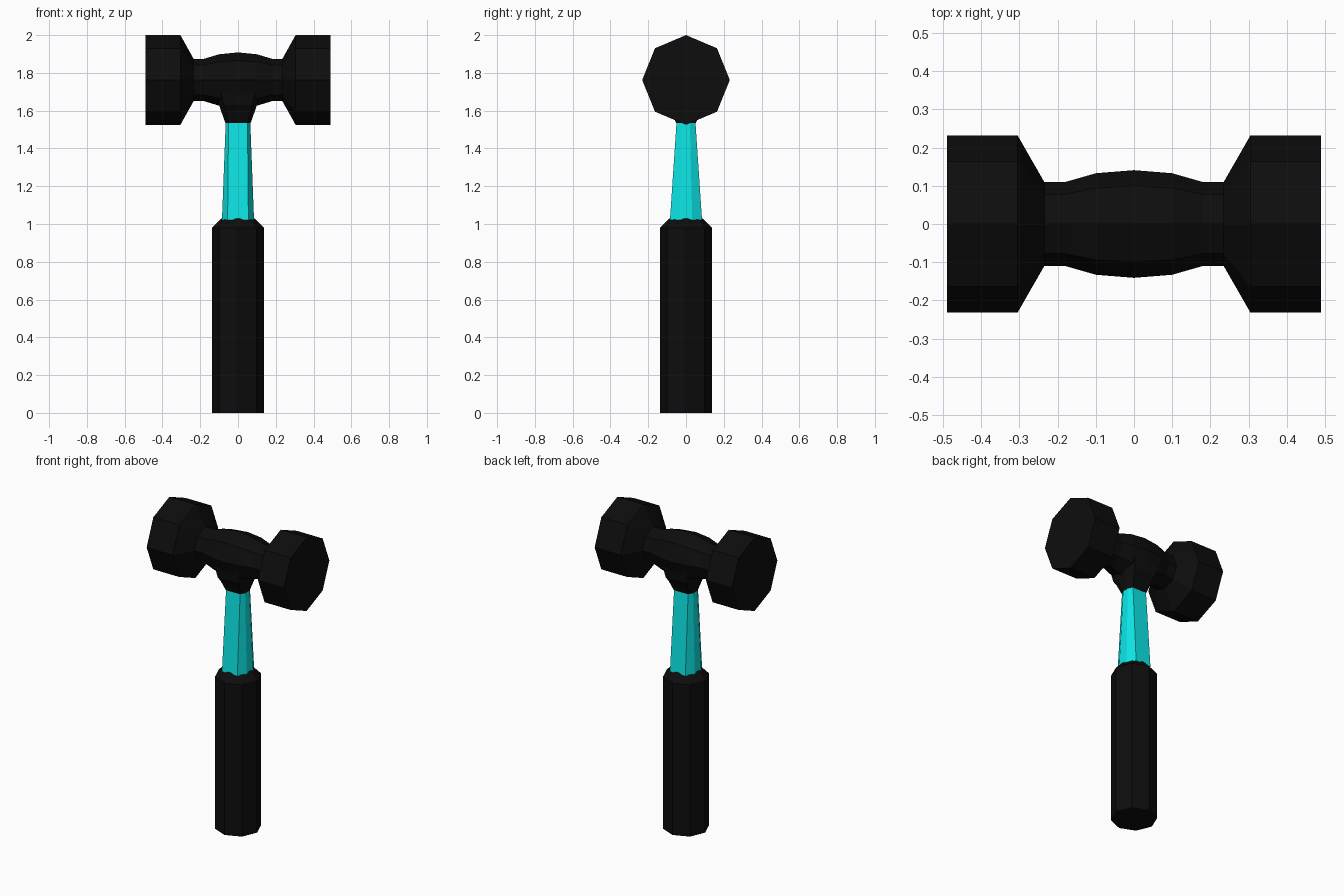
import bpy, bmesh
from math import cos, sin, pi

if "Cube" in bpy.data.objects:
    bpy.data.objects.remove(bpy.data.objects["Cube"])


def material(name, rgb):
    m = bpy.data.materials.new(name)
    m.diffuse_color = (*rgb, 1)
    m.use_nodes = True
    m.node_tree.nodes["Principled BSDF"].inputs["Base Color"].default_value = m.diffuse_color
    return m


def loft(name, rings, mat):
    """Skin a list of equal-length vertex rings and cap both ends."""
    bm = bmesh.new()
    loops = [[bm.verts.new(p) for p in ring] for ring in rings]
    n = len(loops[0])
    for a, b in zip(loops, loops[1:]):
        for i in range(n):
            j = (i + 1) % n
            bm.faces.new((a[i], a[j], b[j], b[i]))
    bm.faces.new(loops[0])
    bm.faces.new(loops[-1])
    bmesh.ops.recalc_face_normals(bm, faces=bm.faces)
    mesh = bpy.data.meshes.new(name)
    bm.to_mesh(mesh)
    bm.free()
    mesh.materials.append(mat)
    ob = bpy.data.objects.new(name, mesh)
    bpy.context.collection.objects.link(ob)
    return ob


def octagon(ra, rb):
    """Eight points with corners on the axes."""
    return [(ra * cos(i * pi / 4), rb * sin(i * pi / 4)) for i in range(8)]


def chamfered(hx, hy, fx, fy):
    """Rectangle with cut corners; fx and fy are half widths of the flats."""
    return [(hx, -fy), (hx, fy), (fx, hy), (-fx, hy),
            (-hx, fy), (-hx, -fy), (-fx, -hy), (fx, -hy)]


def at_z(points, z):
    return [(x, y, z) for x, y in points]


black = material("black_rubber", (0.004, 0.004, 0.004))
cyan = material("cyan_paint", (0.004, 0.79, 0.79))

# Rubber grip with a bevelled top
loft("grip", [at_z(octagon(r, r), z)
              for z, r in ((0, 0.137), (0.98, 0.137), (1.03, 0.088))], black)

# Tapered shaft
loft("shaft", [at_z(chamfered(0.085, 0.085, 0.055, 0.033), 1.02),
               at_z(chamfered(0.065, 0.05, 0.05, 0.02), 1.54)], cyan)

# Flared neck joining shaft and head
loft("neck", [at_z(chamfered(hx, hy, hx * 0.75, hy * 0.42), z)
              for z, hx, hy in ((1.535, 0.067, 0.052), (1.60, 0.09, 0.08),
                                (1.63, 0.1, 0.1), (1.70, 0.12, 0.11))], black)

# Double-faced head: half profile (x, y radius, z radius), mirrored along x
half = [(0.49, 0.232, 0.2375), (0.305, 0.232, 0.2375), (0.235, 0.11, 0.112),
        (0.18, 0.11, 0.112), (0.1, 0.133, 0.136)]
profile = [(-x, a, b) for x, a, b in half] + [(0, 0.141, 0.146)] + half[::-1]
loft("head", [[(x, p, 1.7625 + q) for p, q in octagon(a, b)]
              for x, a, b in profile], black)
